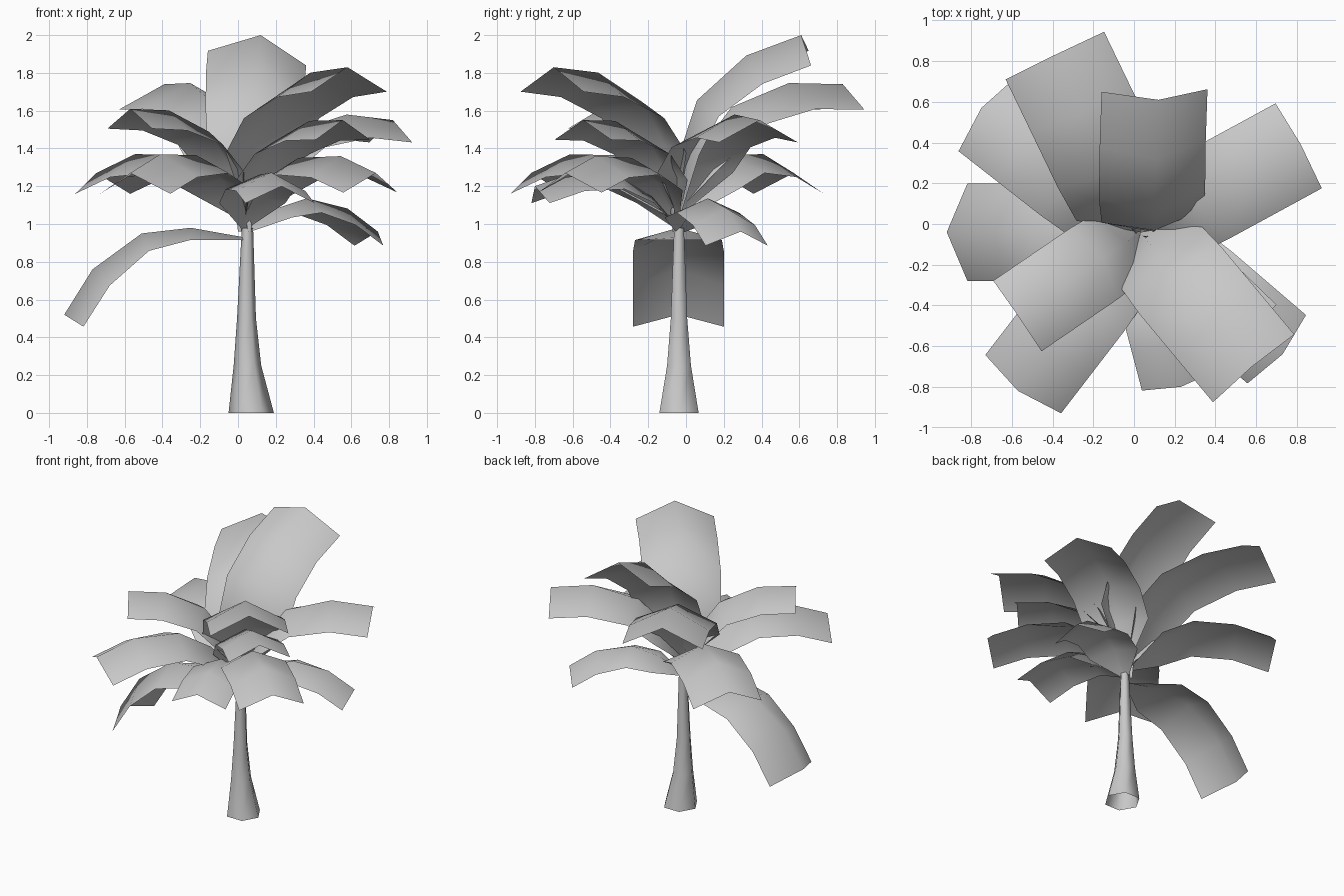
import bpy, bmesh
from math import cos, sin, pi, radians, atan2, hypot
from mathutils import Vector

if "Cube" in bpy.data.objects:
    bpy.data.objects.remove(bpy.data.objects["Cube"], do_unlink=True)

grey = bpy.data.materials.new("plain grey")
grey.use_nodes = True
grey.diffuse_color = (0.58, 0.58, 0.58, 1)
grey.node_tree.nodes["Principled BSDF"].inputs["Base Color"].default_value = (0.58, 0.58, 0.58, 1)


def add_object(name, rows, closed=False):
    """Skin rows of points into a smooth sheet or tube."""
    bm = bmesh.new()
    verts = [[bm.verts.new(p) for p in row] for row in rows]
    for a, b in zip(verts, verts[1:]):
        n = len(a)
        for i in range(n if closed else n - 1):
            j = (i + 1) % n
            bm.faces.new((a[i], a[j], b[j], b[i]))
    mesh = bpy.data.meshes.new(name)
    bm.to_mesh(mesh)
    bm.free()
    mesh.shade_smooth()
    mesh.materials.append(grey)
    obj = bpy.data.objects.new(name, mesh)
    bpy.context.collection.objects.link(obj)
    return obj


# Trunk: flared six-sided tube, (height, radius, centre x)
TRUNK = [(0, 0.12, 0.07), (0.25, 0.073, 0.05), (0.5, 0.05, 0.045), (0.98, 0.03, 0.05)]
add_object("trunk", [[(cx + r * cos(k * pi / 3), -0.037 + r * sin(k * pi / 3), z) for k in range(6)]
                     for z, r, cx in TRUNK], closed=True)

# Frond section: (along, up, half width, edge drop) at each station of the rib
FROND = [(0, 0, 0.015, 0.015), (0.28, 0.05, 0.23, 0.065), (0.54, 0.02, 0.24, 0.1),
         (0.80, -0.17, 0.24, 0.125), (0.95, -0.41, 0.24, 0.12)]
CHORD = hypot(0.95, 0.41)
CHORD_ANGLE = atan2(-0.41, 0.95)


def frond(name, root, tip, roll=0):
    """Arching folded leaf, scaled and tilted so its rib runs from root to tip."""
    root, tip = Vector(root), Vector(tip)
    d = tip - root
    reach = hypot(d.x, d.y)
    out = Vector((d.x / reach, d.y / reach, 0))
    side = Vector((-out.y, out.x, 0))
    up = Vector((0, 0, 1))
    scale = d.length / CHORD
    tilt = atan2(d.z, reach) - CHORD_ANGLE
    rib_dir = out * cos(tilt) + up * sin(tilt)
    rib_up = up * cos(tilt) - out * sin(tilt)
    rows = []
    for i, (s, h, w, drop) in enumerate(FROND):
        centre = root + (rib_dir * s + rib_up * h) * scale
        a, b = FROND[max(i - 1, 0)], FROND[min(i + 1, len(FROND) - 1)]
        slope = atan2(b[1] - a[1], b[0] - a[0])
        normal = rib_up * cos(slope) - rib_dir * sin(slope)
        across = side * cos(roll) + normal * sin(roll)
        rise = normal * cos(roll) - side * sin(roll)
        rows.append([centre + (across * w * k - rise * drop * abs(k)) * scale for k in (-1, 0, 1)])
    return add_object(name, rows)


# Fronds by name: root height and rib tip
FRONDS = {
    "back_left_upper_frond": (1.10, (-0.39, 0.83, 1.74)),
    "back_left_lower_frond": (1.03, (-0.75, 0.57, 1.27)),
    "drooping_frond": (0.93, (-0.92, -0.04, 0.52)),
    "front_upper_frond": (1.11, (0.58, -0.70, 1.83)),
    "front_side_frond": (1.07, (-0.57, -0.45, 1.61)),
    "front_middle_frond": (1.03, (0.555, -0.545, 1.55)),
    "back_side_frond": (1.06, (0.82, 0.39, 1.55)),
    "front_side_lower_frond": (1.03, (-0.57, -0.82, 1.27)),
    "front_lower_frond": (1.03, (0.73, -0.64, 1.27)),
    "front_short_frond": (0.98, (0.23, -0.80, 1.20)),
    "side_short_frond": (0.96, (0.74, 0.29, 0.96)),
}
for name, (z, tip) in FRONDS.items():
    frond(name, (0.03, -0.04, z), tip)
frond("crown_frond", (0.10, -0.04, 1.07), (0.12, 0.61, 2.0), roll=radians(9))

# Young shoots: slim folded blades in the crown
for name, x, y, top in (("tall_shoot", 0.01, -0.02, 1.37), ("short_shoot", 0.06, -0.06, 1.26)):
    add_object(name, [[(x - w, y, z), (x, y - w, z), (x + w, y, z)]
                      for z, w in ((0.96, 0.01), (1.12, 0.028), (top, 0.002))])
